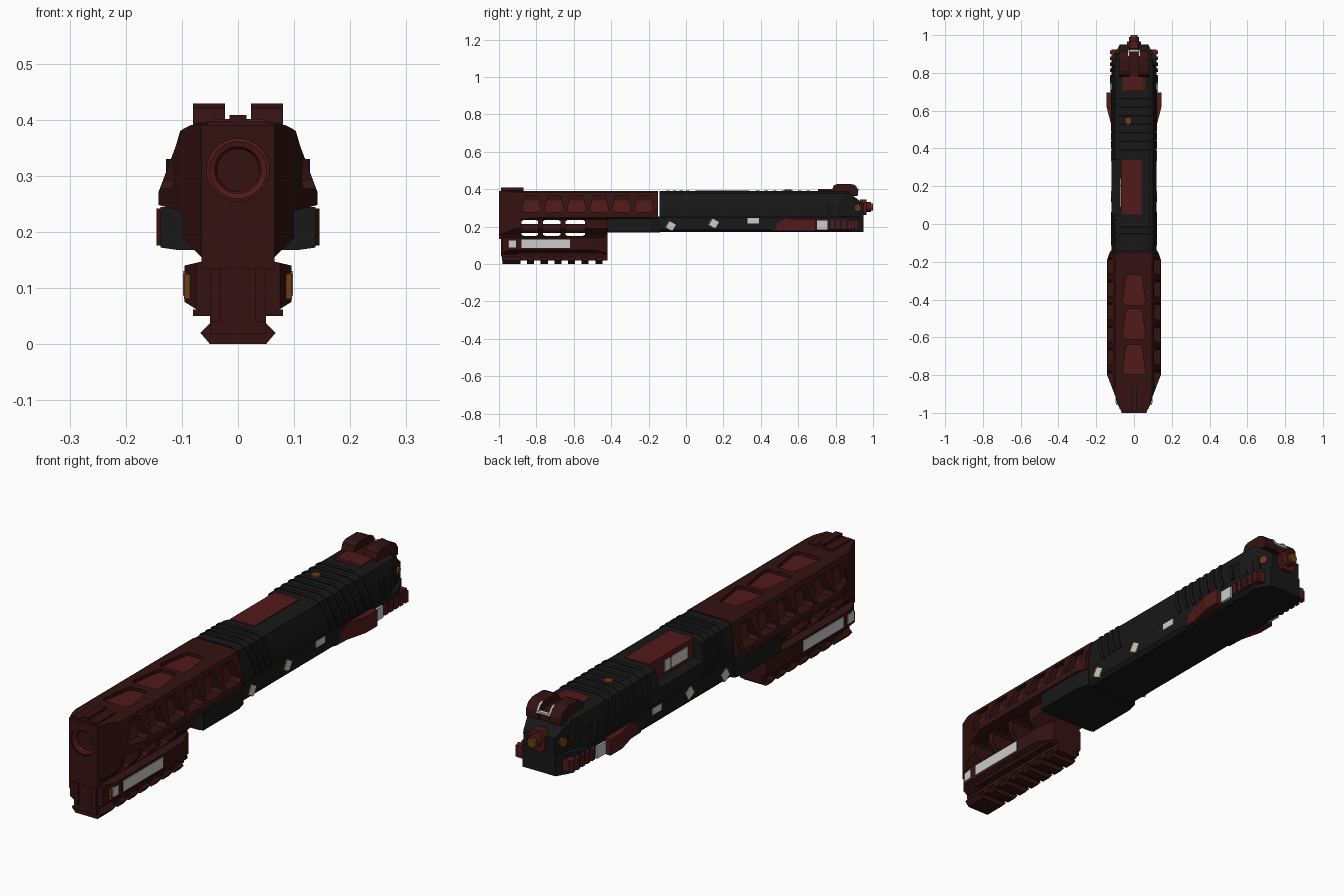
import bpy, bmesh, math
from mathutils import Vector

if "Cube" in bpy.data.objects:
    bpy.data.objects.remove(bpy.data.objects["Cube"])


def material(name, rgb):
    m = bpy.data.materials.new(name)
    m.diffuse_color = (*rgb, 1)
    m.use_nodes = True
    m.node_tree.nodes["Principled BSDF"].inputs["Base Color"].default_value = m.diffuse_color
    return m


MAROON = material("maroon", (0.035, 0.006, 0.006))
RED = material("red", (0.085, 0.010, 0.010))
BLACK = material("black", (0.009, 0.009, 0.009))
ORANGE = material("orange", (0.16, 0.045, 0.008))
LIGHT = material("light", (0.75, 0.75, 0.75))


def solid(name, parts, mat, cuts=(), shear=0):
    """Extrude each (polygon, vector); trim by planes (point, normal); shear y by z."""
    bm = bmesh.new()
    for poly, vec in parts:
        f = bm.faces.new([bm.verts.new(p) for p in poly])
        r = bmesh.ops.extrude_face_region(bm, geom=[f])
        vs = [g for g in r["geom"] if isinstance(g, bmesh.types.BMVert)]
        bmesh.ops.translate(bm, verts=vs, vec=vec)
    for co, no in cuts:
        r = bmesh.ops.bisect_plane(bm, geom=bm.verts[:] + bm.edges[:] + bm.faces[:],
                                   plane_co=co, plane_no=no, clear_outer=True)
        edges = [e for e in bm.edges if e.is_boundary]
        if edges:
            bmesh.ops.holes_fill(bm, edges=edges, sides=0)
    for v in bm.verts:
        v.co.y += shear * (v.co.z - 0.32)
    bmesh.ops.recalc_face_normals(bm, faces=bm.faces)
    me = bpy.data.meshes.new(name)
    bm.to_mesh(me)
    bm.free()
    if mat:
        me.materials.append(mat)
    ob = bpy.data.objects.new(name, me)
    bpy.context.collection.objects.link(ob)
    return ob


def mirror(half):
    return half + [(-x, z) for x, z in reversed(half)]


def prism(name, half, y0, y1, mat, cuts=(), shear=0):
    """Symmetric x-z section run along y."""
    poly = [(x, y0, z) for x, z in mirror(half)]
    return solid(name, [(poly, (0, y1 - y0, 0))], mat, cuts, shear)


def box(name, x0, x1, y0, y1, z0, z1, mat):
    poly = [(x0, y0, z0), (x1, y0, z0), (x1, y1, z0), (x0, y1, z0)]
    return solid(name, [(poly, (0, 0, z1 - z0))], mat)


def side(name, yz, x0, x1, mat):
    """y-z outline given thickness x0..x1, on both sides."""
    for s, tag in ((1, "right"), (-1, "left")):
        solid(f"{name}_{tag}", [([(s * x0, y, z) for y, z in yz], (s * (x1 - x0), 0, 0))], mat)


def rect(y0, y1, z0, z1):
    return [(y0, z0), (y1, z0), (y1, z1), (y0, z1)]


def rod(name, centre, r, depth, mat, axis=(0, 1, 0), n=24):
    bpy.ops.mesh.primitive_cylinder_add(vertices=n, radius=r, depth=depth, location=centre)
    ob = bpy.context.object
    ob.rotation_euler = Vector(axis).to_track_quat('Z', 'Y').to_euler()
    ob.name = name
    ob.data.materials.append(mat)
    bpy.ops.object.shade_smooth_by_angle(angle=math.radians(35))
    return ob


def subtract(ob, cutter):
    m = ob.modifiers.new("cut", 'BOOLEAN')
    m.object = cutter
    m.solver = 'EXACT'
    bpy.context.view_layer.objects.active = ob
    bpy.ops.object.modifier_apply(modifier=m.name)
    bpy.data.objects.remove(cutter)


def taper(x0, y0, x1, y1):
    """Mirrored vertical trim planes through two plan points."""
    nx, ny = abs(y1 - y0), abs(x1 - x0) * (1 if y1 > y0 else -1)
    return [((s * x0, y0, 0), (s * nx, ny, 0)) for s in (1, -1)]


nose = taper(0.142, -0.80, 0.065, -1.0)

# Front shroud with recessed pockets around a brighter core
shroud = prism("front_shroud", [(0.085, 0.39), (0.10, 0.382), (0.142, 0.27), (0.142, 0.248), (0.10, 0.237)],
               -1, -0.15, MAROON, nose + taper(0.142, -0.19, 0.122, -0.13))
pockets = []
outline = [(-0.05, 0.292), (-0.04, 0.277), (0.038, 0.277), (0.05, 0.292), (0.034, 0.366), (-0.032, 0.366)]
for i in range(6):
    for s in (1, -1):
        pockets.append(([(s * 0.088, -0.825 + 0.12 * i + y, z) for y, z in outline], (s * 0.1, 0, 0)))
for y in (-0.27, -0.45, -0.64):
    half = mirror([(0.035, 0), (0.043, -0.02), (0.06, -0.14), (0.05, -0.158)])
    pockets.append(([(x, y + d, 0.37) for x, d in half], (0, 0, 0.05)))
subtract(shroud, solid("pocket_cutter", pockets, None))
prism("shroud_core", [(0.07, 0.376), (0.085, 0.372), (0.095, 0.26)], -0.89, -0.17, RED)

# Barrel mouth
hole = rod("bore_cutter", (0, -1, 0.31), 0.056, 0.04, RED, n=32)
subtract(shroud, hole)
bpy.ops.mesh.primitive_torus_add(location=(0, -0.985, 0.31), rotation=(math.pi / 2, 0, 0),
                                 major_radius=0.051, minor_radius=0.013, major_segments=32, minor_segments=8)
bpy.context.object.name = "muzzle_ring"
bpy.context.object.data.materials.append(RED)
rod("barrel", (0, -0.78, 0.31), 0.04, 0.4, RED, n=32)

# Neck under the shroud with see-through windows and guide rod
neck = prism("neck", [(0.10, 0.245), (0.10, 0.19), (0.065, 0.155), (0.065, 0.135)], -1, -0.42, MAROON, nose)
wins = []
for a, b in ((-0.88, -0.79), (-0.765, -0.67), (-0.645, -0.54)):
    shape = [(a, 0.157), (a + 0.012, 0.15), (b - 0.012, 0.15), (b, 0.157),
             (b, 0.228), (b - 0.012, 0.236), (a + 0.012, 0.236), (a, 0.228)]
    wins.append(([(-0.2, y, z) for y, z in shape], (0.4, 0, 0)))
subtract(neck, solid("window_cutter", wins, None))
rod("guide_rod", (0, -0.7, 0.19), 0.024, 0.56, MAROON)
box("front_light", -0.025, 0.025, -1.0, -0.97, 0.17, 0.222, LIGHT)

# Under-barrel housing and toothed rail
prism("housing", [(0.065, 0.147), (0.095, 0.14), (0.095, 0.075), (0.055, 0.05)], -0.98, -0.42, MAROON,
      taper(0.096, -0.93, 0.075, -0.98) + taper(0.096, -0.5, 0.07, -0.42))
box("housing_spine", -0.05, 0.05, -0.985, -0.42, 0.018, 0.145, MAROON)
for s in (1, -1):
    box("front_strip", s * 0.03, s * 0.05, -0.99, -0.97, 0.04, 0.145, MAROON)
teeth = [(-0.98, -0.885)] + [(-0.85 + 0.073 * i, -0.812 + 0.073 * i) for i in range(6)]
for a, b in teeth:
    prism("rail_tooth", [(0.05, 0.037), (0.067, 0.02), (0.05, 0.0)], a, min(b, -0.42), MAROON)
side("housing_light", rect(-0.88, -0.62, 0.086, 0.130), 0.09, 0.098, LIGHT)
side("housing_lamp", rect(-0.947, -0.91, 0.088, 0.126), 0.08, 0.097, LIGHT)
side("lamp_rim", rect(-0.955, -0.947, 0.08, 0.125), 0.08, 0.096, ORANGE)
side("housing_lip", rect(-0.9, -0.44, 0.05, 0.062), 0.05, 0.08, MAROON)

# Frame
prism("frame", [(0.115, 0.255), (0.12, 0.25), (0.12, 0.185), (0.105, 0.17)], -0.42, 0.95, BLACK,
      taper(0.12, 0.87, 0.075, 0.95))
prism("frame_shoulder", [(0.138, 0.244), (0.138, 0.172), (0.11, 0.168)], -0.42, -0.14, BLACK,
      taper(0.138, -0.19, 0.12, -0.13))

# Slide with sloped tapered rear and cut for the port
section = [(0.075, 0.39), (0.10, 0.378), (0.118, 0.31), (0.118, 0.252)]
rear = taper(0.12, 0.80, 0.07, 0.95) + [((0, 0.86, 0.39), (0, 0.6, 0.8))]
slide = prism("slide", section, -0.143, 0.95, BLACK, rear)
subtract(slide, box("port_cutter", -0.2, -0.06, 0.05, 0.34, 0.31, 0.5, None))
box("chamber_block", -0.07, 0.04, 0.05, 0.34, 0.29, 0.394, RED)
box("chamber_light", -0.073, -0.065, 0.09, 0.24, 0.325, 0.372, LIGHT)
box("chamber_light_divider", -0.075, -0.065, 0.20, 0.206, 0.322, 0.375, RED)

# Slanted grip ribs wrapping the slide
rib = [(0.075, 0.393), (0.103, 0.38), (0.123, 0.31), (0.123, 0.258)]
for y in [-0.08 + 0.035 * i for i in range(4)] + [0.40 + 0.045 * i for i in range(7)]:
    prism("slide_rib", rib, y, y + 0.018, BLACK, shear=-0.35)
for i in range(5):
    y = 0.76 + 0.032 * i
    w = 0.128 - 0.009 * i
    side("rear_rib", [(y, 0.26), (y + 0.016, 0.26), (y, 0.33), (y - 0.016, 0.33)], 0.06, w, BLACK)

# Sights
box("front_sight_base", -0.055, 0.055, -0.99, -0.87, 0.385, 0.397, MAROON)
box("front_sight", -0.015, 0.015, -0.99, -0.87, 0.385, 0.408, MAROON)
side("rear_sight", [(0.775, 0.38), (0.79, 0.42), (0.81, 0.429), (0.88, 0.429), (0.905, 0.418), (0.92, 0.395),
                    (0.92, 0.365)], 0.023, 0.08, MAROON)
box("rear_sight_base", -0.08, 0.08, 0.78, 0.915, 0.365, 0.398, MAROON)
side("sight_mark", [(0.89, 0.429), (0.908, 0.42), (0.924, 0.395), (0.912, 0.395)], 0.023, 0.031, LIGHT)
box("sight_mark_base", -0.031, 0.031, 0.912, 0.924, 0.392, 0.4, LIGHT)
prism("top_plate", [(0.045, 0.401), (0.06, 0.394), (0.06, 0.385)], 0.705, 0.78, RED)
rod("top_pin", (-0.03, 0.545, 0.39), 0.018, 0.016, ORANGE, (0, 0, 1))

# Side lights along the frame
for y, z in ((-0.08, 0.203), (0.15, 0.217)):
    a, b = 0.026, 0.007
    x = 0.123
    side("diamond_light", [(y - a, z - b), (y + b, z - a), (y + a, z + b), (y - b, z + a)], 0.1, x, LIGHT)
    side("diamond_rim", [(y - a - .008, z - b), (y + b - .008, z - a), (y, z), (y - b - .008, z + a)], 0.1, x - 0.001, ORANGE)
side("small_light", rect(0.33, 0.39, 0.218, 0.245), 0.1, 0.123, LIGHT)

# Red side wings, lights and ridged rear grips
for s in (1, -1):
    poly = [(s * 0.10, 0.44, 0), (s * 0.119, 0.46, 0), (s * 0.122, 0.53, 0), (s * 0.145, 0.62, 0),
            (s * 0.145, 0.695, 0), (s * 0.10, 0.695, 0)]
    solid("side_wing", [([(x, y, 0.176) for x, y, _ in poly], (0, 0, 0.066))], RED,
          [((0, 0.44, 0.19), (0, -0.5, 0.86))])
side("wing_light", rect(0.70, 0.757, 0.182, 0.232), 0.1, 0.128, LIGHT)
side("rear_grip", rect(0.765, 0.925, 0.188, 0.236), 0.08, 0.118, RED)
for i in range(5):
    y = 0.772 + 0.032 * i
    side("grip_ridge", [(y, 0.185), (y + 0.018, 0.185), (y + 0.018, 0.232), (y, 0.238)], 0.09, 0.128, RED)

# Rear plate, striker and pins
prism("rear_plate", [(0.02, 0.345), (0.036, 0.325), (0.036, 0.28), (0.025, 0.262)], 0.93, 0.965, RED)
rod("striker", (0, 0.97, 0.305), 0.026, 0.04, RED)
rod("striker_tip", (0, 0.985, 0.305), 0.019, 0.03, ORANGE)
for s in (1, -1):
    rod("rear_pin", (s * 0.083, 0.915, 0.30), 0.018, 0.012, ORANGE, (s * 0.95, 0.32, 0))
